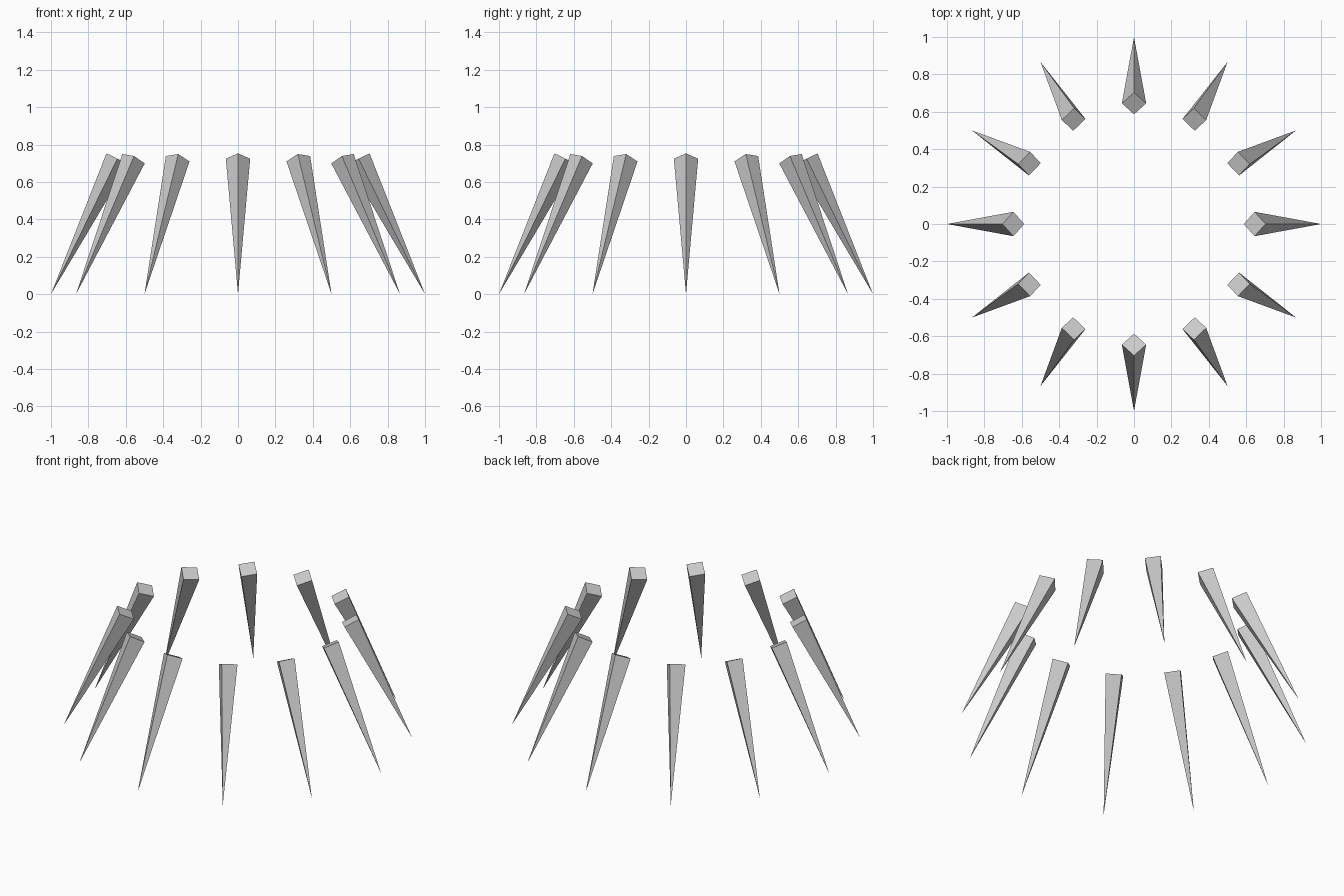
import bpy
from math import sin, cos, pi
from mathutils import Vector

if "Cube" in bpy.data.objects:
    bpy.data.objects.remove(bpy.data.objects["Cube"])

COUNT = 12
TIP_RADIUS = 1.0      # ring of points on the ground
BASE_RADIUS = 0.645   # ring of square ends at the top
BASE_HEIGHT = 0.724
HALF_DIAGONAL = 0.065


def add_spike(index):
    """Four-sided spike, point down and outwards, square end up and inwards."""
    a = 2 * pi * index / COUNT
    outward = Vector((cos(a), sin(a), 0))
    tip = outward * TIP_RADIUS
    base = outward * BASE_RADIUS + Vector((0, 0, BASE_HEIGHT))
    axis = base - tip
    # shortest rotation keeps every square end aligned the same way
    turn = Vector((0, 0, 1)).rotation_difference(axis)
    bpy.ops.mesh.primitive_cone_add(
        vertices=4, radius1=0, radius2=HALF_DIAGONAL, depth=axis.length,
        location=(tip + base) / 2, rotation=turn.to_euler())
    bpy.context.object.name = f"spike_{index + 1:02d}"


# Ring of leaning spikes
for i in range(COUNT):
    add_spike(i)
